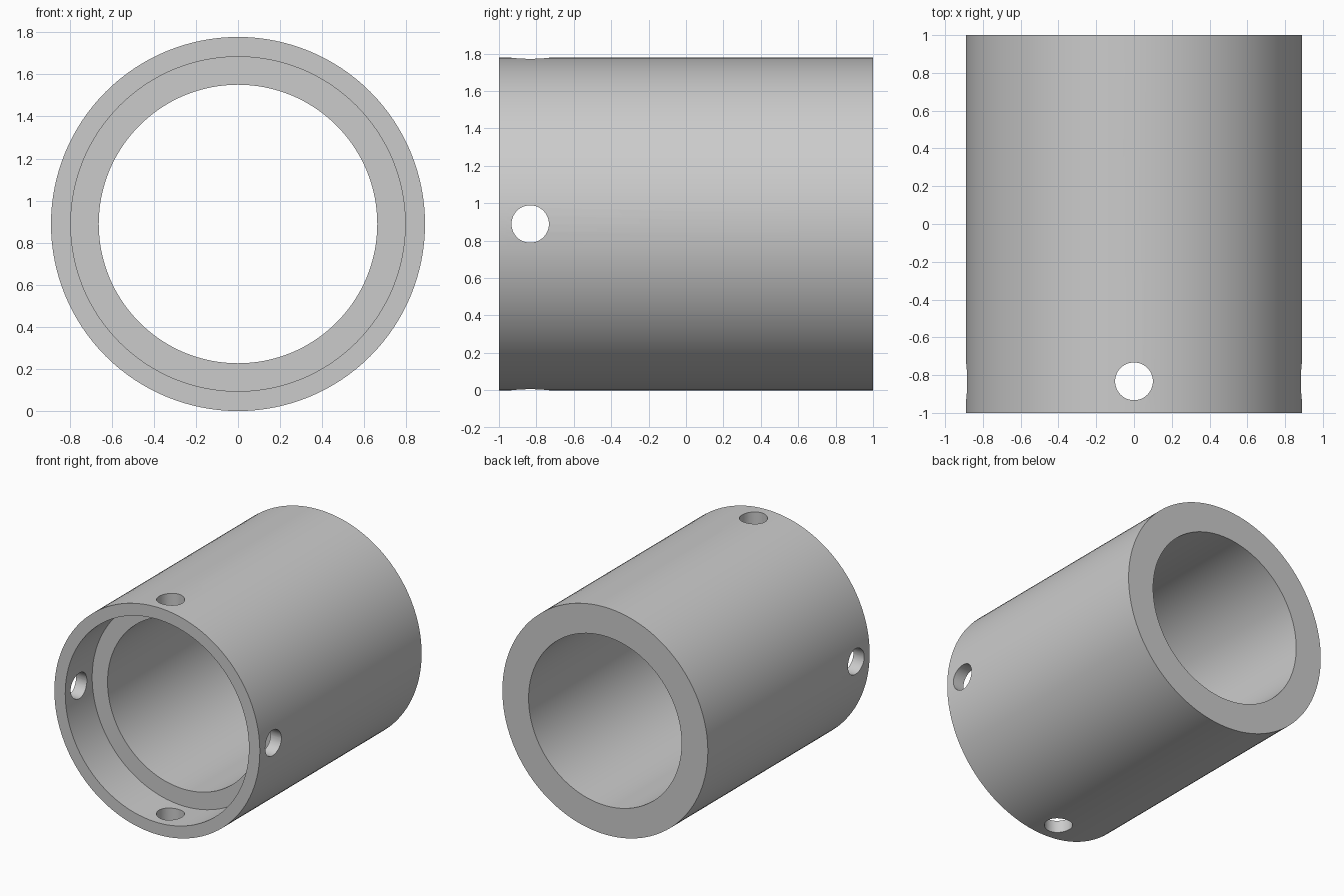
import bpy
import bmesh
import math
from mathutils import Matrix, Vector

if "Cube" in bpy.data.objects:
    bpy.data.objects.remove(bpy.data.objects["Cube"], do_unlink=True)

OUTER, COUNTERBORE, BORE = 0.889, 0.795, 0.662
HALF, STEP_Y = 1.0, -0.667
HOLE_Y, HOLE_R = -0.833, 0.1
SEGMENTS = 128

# Plain grey finish
grey = bpy.data.materials.new("grey")
grey.use_nodes = True
colour = (0.6, 0.6, 0.6, 1)
grey.diffuse_color = colour
grey.node_tree.nodes["Principled BSDF"].inputs["Base Color"].default_value = colour


def add_object(name, bm):
    bmesh.ops.recalc_face_normals(bm, faces=bm.faces)
    mesh = bpy.data.meshes.new(name)
    bm.to_mesh(mesh)
    bm.free()
    mesh.materials.append(grey)
    obj = bpy.data.objects.new(name, mesh)
    bpy.context.collection.objects.link(obj)
    return obj


# Sleeve: stepped wall profile spun around the lengthwise axis
profile = [(OUTER, -HALF), (OUTER, HALF), (BORE, HALF),
           (BORE, STEP_Y), (COUNTERBORE, STEP_Y), (COUNTERBORE, -HALF)]
bm = bmesh.new()
verts = [bm.verts.new((r, y, OUTER)) for r, y in profile]
edges = [bm.edges.new((v, verts[(i + 1) % len(verts)])) for i, v in enumerate(verts)]
bmesh.ops.spin(bm, geom=verts + edges, cent=(0, 0, OUTER), axis=(0, 1, 0),
               angle=math.tau, steps=SEGMENTS, use_merge=True)
bmesh.ops.remove_doubles(bm, verts=bm.verts, dist=0.0001)
sleeve = add_object("sleeve", bm)

# Cross holes: one drill across the width, one across the height
bpy.context.view_layer.objects.active = sleeve
sleeve.select_set(True)
for name, turn_axis, angle in (("side_drill", 'Y', math.pi / 2),
                               ("vertical_drill", 'Z', 0)):
    bm = bmesh.new()
    place = Matrix.Translation(Vector((0, HOLE_Y, OUTER))) @ Matrix.Rotation(angle, 4, turn_axis)
    bmesh.ops.create_cone(bm, cap_ends=True, segments=48, radius1=HOLE_R,
                          radius2=HOLE_R, depth=2.4, matrix=place)
    drill = add_object(name, bm)
    drill.hide_render = True
    cut = sleeve.modifiers.new(name, 'BOOLEAN')
    cut.operation = 'DIFFERENCE'
    cut.solver = 'EXACT'
    cut.object = drill
    bpy.ops.object.modifier_apply(modifier=cut.name)
    bpy.data.objects.remove(drill, do_unlink=True)

# Smooth curved walls with crisp rims
bpy.ops.object.shade_smooth_by_angle(angle=math.radians(30))
